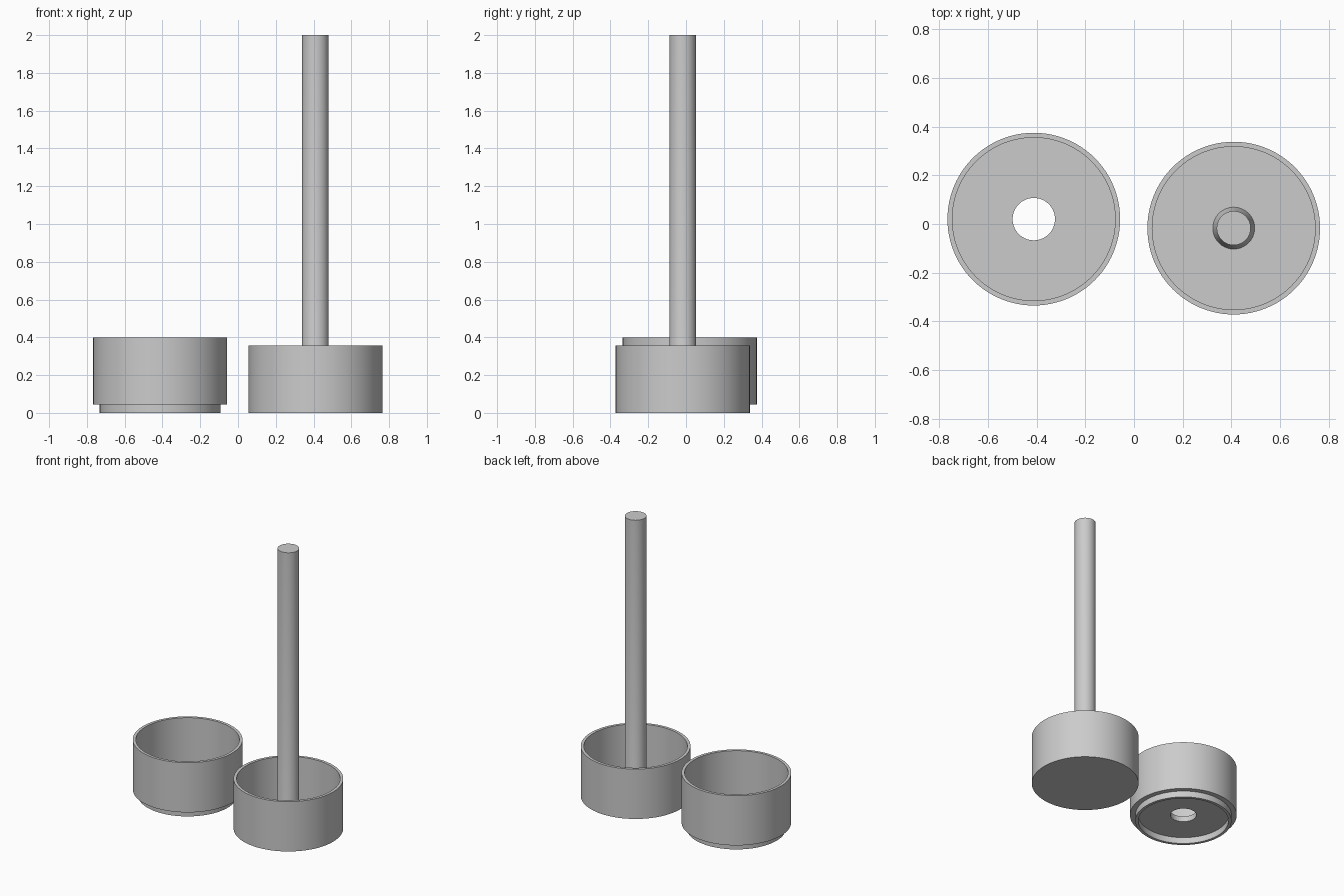
import bpy, bmesh, math

if "Cube" in bpy.data.objects:
    bpy.data.objects.remove(bpy.data.objects["Cube"])

SIDES = 96
grey = bpy.data.materials.new("plain grey")
grey.diffuse_color = (0.6, 0.6, 0.6, 1)
grey.use_nodes = True
grey.node_tree.nodes["Principled BSDF"].inputs["Base Color"].default_value = grey.diffuse_color


def lathe(name, profile, centre, closed=False):
    """Spin an (r, z) profile around a vertical axis; r = 0 makes a pole."""
    bm = bmesh.new()
    rings = []
    for r, z in profile:
        if r == 0:
            rings.append([bm.verts.new((0, 0, z))] * SIDES)
        else:
            rings.append([bm.verts.new((r * math.cos(a), r * math.sin(a), z))
                          for a in (2 * math.pi * i / SIDES for i in range(SIDES))])
    pairs = list(zip(rings, rings[1:]))
    if closed:
        pairs.append((rings[-1], rings[0]))
    for low, high in pairs:
        for i in range(SIDES):
            j = (i + 1) % SIDES
            corners = list(dict.fromkeys((low[i], low[j], high[j], high[i])))
            bm.faces.new(corners)
    bmesh.ops.recalc_face_normals(bm, faces=bm.faces)
    mesh = bpy.data.meshes.new(name)
    bm.to_mesh(mesh)
    bm.free()
    mesh.materials.append(grey)
    obj = bpy.data.objects.new(name, mesh)
    obj.location = (*centre, 0)
    bpy.context.collection.objects.link(obj)
    bpy.ops.object.select_all(action='DESELECT')
    obj.select_set(True)
    bpy.context.view_layer.objects.active = obj
    bpy.ops.object.shade_smooth_by_angle(angle=math.radians(30))
    return obj


R, WALL_R = 0.355, 0.335    # outer and inner cup radius

# Base cup with its central rod, flared slightly where it meets the floor
lathe("base_cup_with_rod",
      [(0, 0), (R, 0), (R, 0.356), (WALL_R, 0.356), (WALL_R, 0.04),
       (0.086, 0.04), (0.07, 0.11), (0.07, 2.0), (0, 2.0)],
      (0.41, -0.017))

# Stacking cup: stepped lip below, recessed underside, hole through the floor
lathe("stacking_cup",
      [(0.30, 0), (0.32, 0), (0.32, 0.045), (R, 0.045), (R, 0.40),
       (WALL_R, 0.40), (WALL_R, 0.085), (0.087, 0.085), (0.087, 0.045),
       (0.30, 0.045)],
      (-0.412, 0.02), closed=True)
